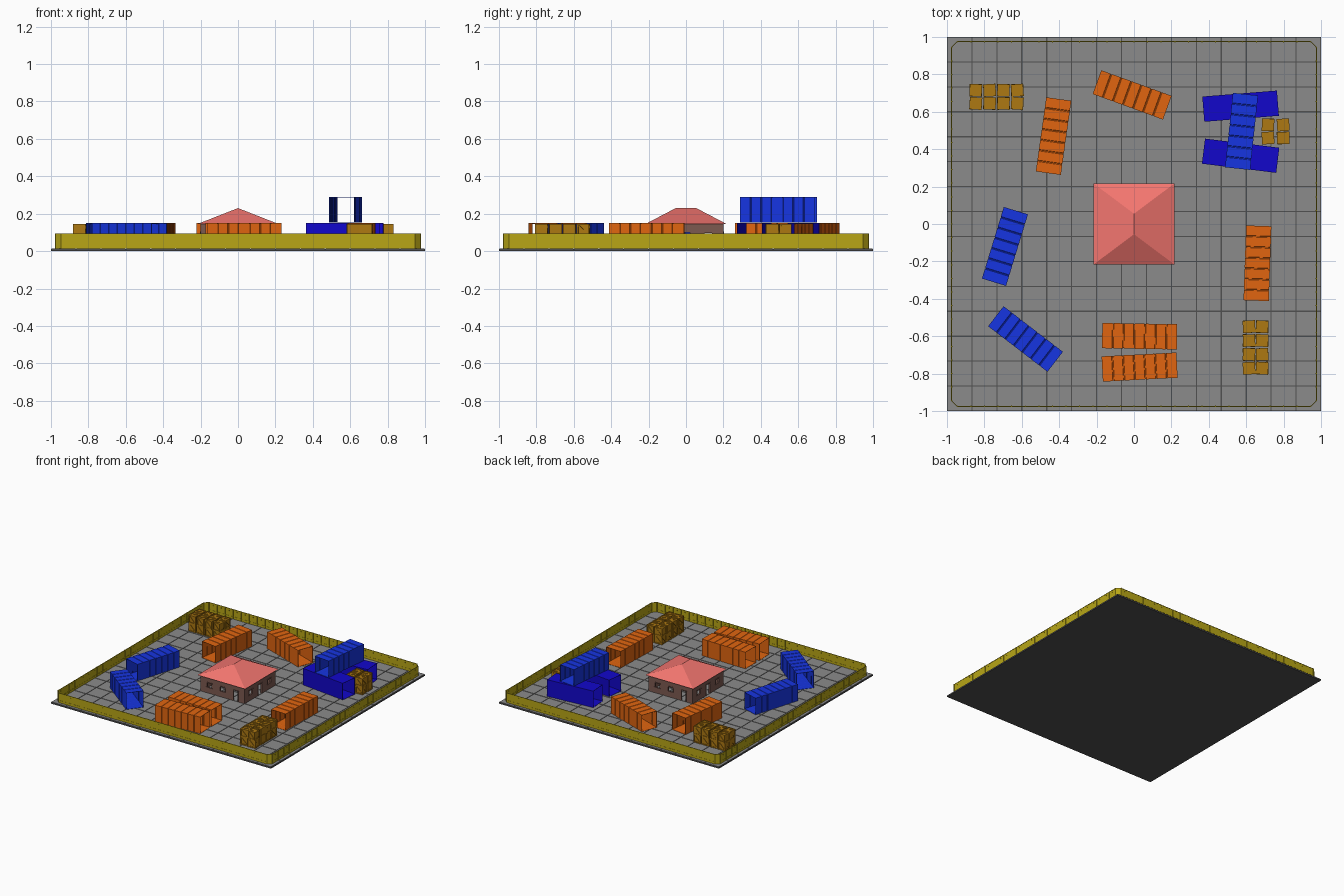
import bpy, bmesh, math, random
from mathutils import Matrix, Vector

if "Cube" in bpy.data.objects:
    bpy.data.objects.remove(bpy.data.objects["Cube"])

random.seed(4)
FLOOR = 0.014


def material(name, rgb):
    m = bpy.data.materials.new(name)
    m.diffuse_color = (*rgb, 1)
    m.use_nodes = True
    m.node_tree.nodes["Principled BSDF"].inputs["Base Color"].default_value = m.diffuse_color
    return m


def box(bm, size, loc, turn=None):
    m = Matrix.Translation(loc) @ (turn or Matrix()) @ Matrix.Diagonal((*size, 1))
    bmesh.ops.create_cube(bm, size=1, matrix=m)


def to_mesh(bm, name, mat=None):
    bmesh.ops.recalc_face_normals(bm, faces=bm.faces)
    me = bpy.data.meshes.new(name)
    bm.to_mesh(me)
    bm.free()
    if mat:
        me.materials.append(mat)
    return me


def place(name, me, loc=(0, 0, 0), angle=0):
    ob = bpy.data.objects.new(name, me)
    ob.location = loc
    ob.rotation_euler.z = math.radians(angle)
    bpy.context.collection.objects.link(ob)
    return ob


orange = material("orange_paint", (0.75, 0.13, 0.005))
blue = material("blue_paint", (0.008, 0.035, 0.75))
navy = material("deep_blue_paint", (0.006, 0.002, 0.6))
yellow = material("yellow_fence", (0.48, 0.38, 0.008))
wood = material("crate_wood", (0.42, 0.19, 0.006))
pink = material("roof_tiles", (0.9, 0.18, 0.16))
brown = material("house_wall", (0.2, 0.1, 0.08))
concrete = material("concrete", (0.26, 0.26, 0.26))
dark = material("dark_base", (0.08, 0.08, 0.08))

# ground: dark base with square concrete tiles separated by joints
bm = bmesh.new()
box(bm, (2, 2, 0.011), (0, 0, 0.0055))
place("ground_base", to_mesh(bm, "ground_base", dark))
bm = bmesh.new()
N = 15
for i in range(N):
    for j in range(N):
        p = 2 / N
        box(bm, (p - 0.006, p - 0.006, 0.006), (-1 + p * (i + 0.5), -1 + p * (j + 0.5), FLOOR - 0.003))
place("ground_tiles", to_mesh(bm, "ground_tiles", concrete))

# perimeter fence: sheets, posts, rails and bolts, with short corner panels
bm = bmesh.new()
R, C, H = 0.975, 0.03, 0.08
zc = FLOOR + H / 2
for k in range(4):
    rot = Matrix.Rotation(k * math.pi / 2, 4, 'Z')
    L = 2 * (R - C)
    box(bm, (L, 0.003, H), rot @ Vector((0, -R, zc)), rot)
    for z in (FLOOR + 0.018, FLOOR + H - 0.003):
        box(bm, (L, 0.006, 0.004), rot @ Vector((0, -R, z)), rot)
    for i in range(27):
        x = -L / 2 + L * i / 26
        box(bm, (0.005, 0.007, H), rot @ Vector((x, -R, zc)), rot)
        if i < 26:
            box(bm, (0.006, 0.006, 0.006), rot @ Vector((x + L / 52, -R, FLOOR + 0.062)), rot)
    box(bm, (C * math.sqrt(2), 0.003, H), rot @ Vector((R - C / 2, -R + C / 2, zc)),
        rot @ Matrix.Rotation(math.pi / 4, 4, 'Z'))
place("perimeter_fence", to_mesh(bm, "perimeter_fence", yellow))


# shipping containers: ribbed tubes open at both ends
def container_mesh(name, mat, ribs):
    L, W, HT = 0.4, 0.135, 0.136
    stations = [(-L / 2, 0)]
    for i in range(1, ribs):
        x = -L / 2 + L * i / ribs
        stations += [(x - 0.004, 0), (x - 0.002, 0.002), (x + 0.002, 0.002), (x + 0.004, 0)]
    stations.append((L / 2, 0))
    bm = bmesh.new()
    rings = []
    for x, d in stations:
        w = W / 2 - d
        rings.append([bm.verts.new((x, y, z)) for y, z in
                      ((-w, 0), (w, 0), (w, HT - d), (-w, HT - d))])
    for a, b in zip(rings, rings[1:]):
        for i in range(4):
            j = (i + 1) % 4
            bm.faces.new((a[i], a[j], b[j], b[i]))
    return to_mesh(bm, name, mat)


meshes = {"orange": container_mesh("orange_container", orange, 7),
          "blue": container_mesh("blue_container", blue, 7),
          "navy": container_mesh("navy_container", navy, 1)}
for i, (kind, x, y, ang, z) in enumerate((
        ("orange", -0.01, 0.69, -20, 0), ("orange", -0.43, 0.47, 82, 0),
        ("orange", 0.66, -0.21, 88, 0), ("orange", 0.03, -0.60, -1, 0),
        ("orange", 0.03, -0.765, 3, 0), ("blue", -0.69, -0.12, 73, 0),
        ("blue", -0.58, -0.615, -37.5, 0), ("navy", 0.57, 0.63, 4.6, 0),
        ("navy", 0.57, 0.365, -7, 0), ("blue", 0.575, 0.495, 84, 0.14))):
    ob = place(f"{kind}_container_{i}", meshes[kind], (x, y, FLOOR + z), ang)
    sol = ob.modifiers.new("sheet", 'SOLIDIFY')
    sol.thickness = 0.003

# wooden crate: recessed core, edge frame and diagonal braces
bm = bmesh.new()
S, T = 0.066, 0.008
c = S / 2
box(bm, (S - 0.008,) * 3, (0, 0, c))
for a in (-1, 1):
    for b in (-1, 1):
        e = c - T / 2
        box(bm, (T, T, S), (a * e, b * e, c))
        box(bm, (S - 2 * T, T, T), (0, a * e, c + b * e))
        box(bm, (T, S - 2 * T, T), (a * e, 0, c + b * e))
diag = Matrix.Rotation(math.pi / 4, 4, 'Y')
for k in range(4):
    turn = Matrix.Rotation(k * math.pi / 2, 4, 'Z')
    box(bm, ((S - 2 * T) * 1.28, 0.004, T), turn @ Vector((0, -c + 0.003, c)), turn @ diag)
box(bm, ((S - 2 * T) * 1.28, T, 0.004), (0, 0, S - 0.003), Matrix.Rotation(math.pi / 4, 4, 'Z'))
crate = to_mesh(bm, "crate", wood)


# crate stacks, two layers high and slightly untidy
def stack(name, x, y, nx, ny, px, py):
    for i in range(nx):
        for j in range(ny):
            for k in range(2):
                place(f"{name}_{i}_{j}_{k}", crate,
                      (x + (i - (nx - 1) / 2) * px, y + (j - (ny - 1) / 2) * py, FLOOR + k * S),
                      random.uniform(-5, 5))


stack("back_left_crate", -0.735, 0.68, 4, 2, 0.074, 0.07)
stack("front_right_crate", 0.65, -0.66, 2, 4, 0.07, 0.074)
stack("back_right_crate", 0.757, 0.495, 2, 2, 0.081, 0.07)


# house: hollow walls pieced around door and window openings
def wall(bm, half, dist, thick, height, openings, turn):
    def piece(u0, u1, z0, z1):
        if u1 - u0 > 1e-5 and z1 - z0 > 1e-5:
            box(bm, (u1 - u0, thick, z1 - z0),
                turn @ Vector(((u0 + u1) / 2, -dist + thick / 2, FLOOR + (z0 + z1) / 2)), turn)
    u = -half
    for mid, wide, z0, z1 in openings:
        a, b = mid - wide / 2, mid + wide / 2
        piece(u, a, 0, height)
        piece(a, b, 0, z0)
        piece(a, b, z1, height)
        u = b
    piece(u, half, 0, height)


bm = bmesh.new()
trim = bmesh.new()
long_side = ((-0.12, 0.045, 0.045, 0.085), (0.0, 0.045, 0.045, 0.085), (0.12, 0.045, 0, 0.088))
short_side = ((-0.12, 0.045, 0.045, 0.085), (0.0, 0.05, 0, 0.088), (0.12, 0.045, 0.045, 0.085))
for k in range(4):
    turn = Matrix.Rotation(k * math.pi / 2, 4, 'Z')
    opens = short_side if k % 2 else long_side
    wall(bm, 0.2 if k % 2 == 0 else 0.188, 0.2, 0.012, 0.134, opens, turn)
    # frames around each opening
    for mid, wide, z0, z1 in opens:
        zm = FLOOR + (z0 + z1) / 2
        for s in (-1, 1):
            box(trim, (0.005, 0.006, z1 - z0), turn @ Vector((mid + s * wide / 2, -0.201, zm)), turn)
        for z in (z0, z1):
            if z:
                box(trim, (wide + 0.01, 0.006, 0.005), turn @ Vector((mid, -0.201, FLOOR + z)), turn)
place("house_walls", to_mesh(bm, "house_walls", brown))
place("house_trim", to_mesh(trim, "house_trim", brown))

# hipped roof with a short ridge running front to back
bm = bmesh.new()
e = 0.217
v = [bm.verts.new(p) for p in ((-e, -e, 0.145), (e, -e, 0.145), (e, e, 0.145), (-e, e, 0.145),
                               (0, -0.055, 0.23), (0, 0.055, 0.23))]
for f in ((3, 2, 1, 0), (0, 1, 4), (1, 2, 5, 4), (2, 3, 5), (3, 0, 4, 5)):
    bm.faces.new([v[i] for i in f])
place("house_roof", to_mesh(bm, "house_roof", pink))
